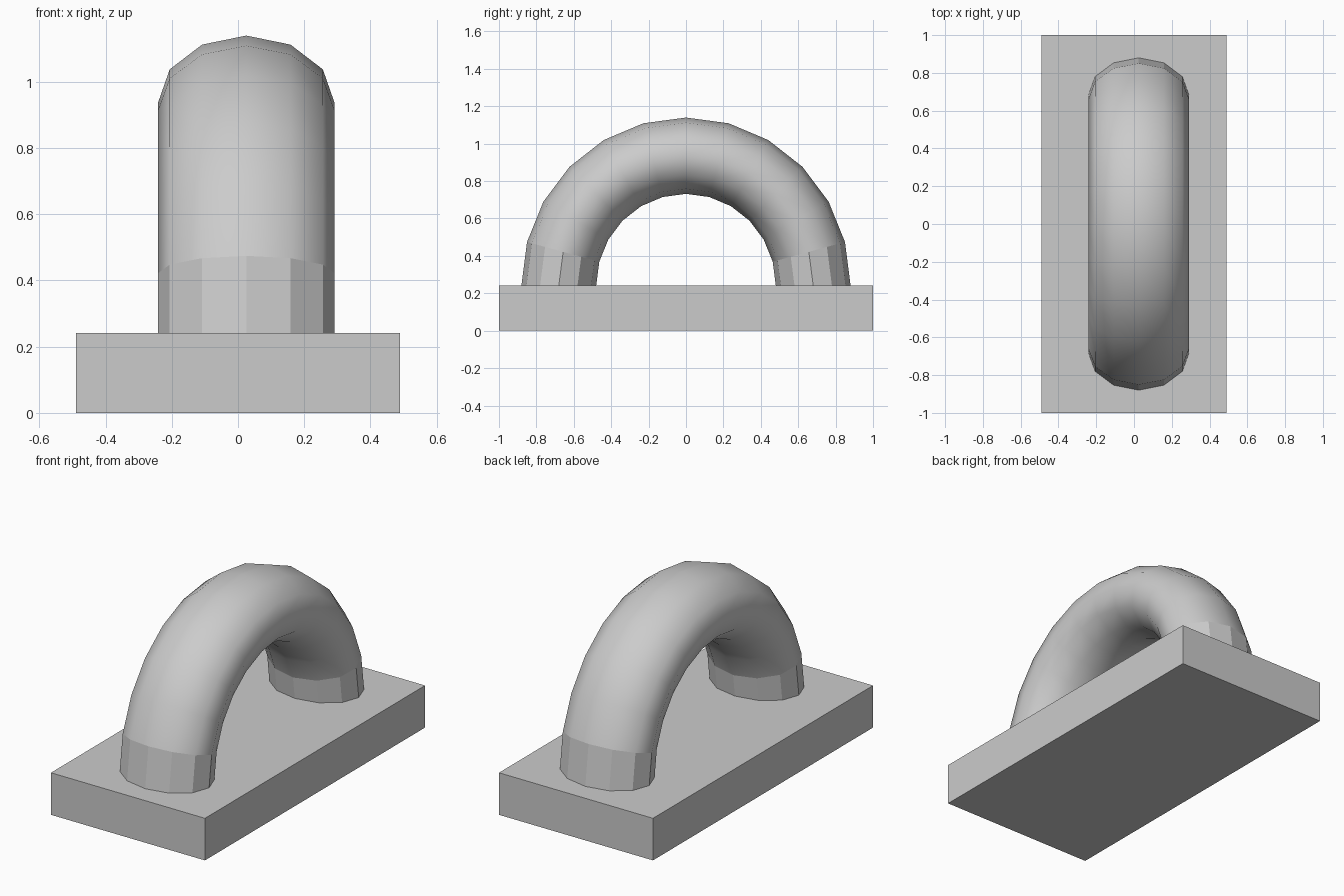
import bpy, bmesh
from math import cos, sin, pi

cube = bpy.data.objects.get("Cube")
if cube:
    bpy.data.objects.remove(cube, do_unlink=True)

PLATE_SIZE = (0.98, 2.0, 0.242)
PLATE_TOP = PLATE_SIZE[2]
STEPS, SIDES = 12, 12

# One plain grey for everything
grey = bpy.data.materials.new("light_grey")
grey.use_nodes = True
colour = (0.6, 0.6, 0.6, 1)
grey.diffuse_color = colour
grey.node_tree.nodes["Principled BSDF"].inputs["Base Color"].default_value = colour


def make_object(name, bm):
    bmesh.ops.recalc_face_normals(bm, faces=bm.faces)
    mesh = bpy.data.meshes.new(name)
    bm.to_mesh(mesh)
    bm.free()
    mesh.materials.append(grey)
    obj = bpy.data.objects.new(name, mesh)
    bpy.context.collection.objects.link(obj)
    return obj


# Base plate
bm = bmesh.new()
bmesh.ops.create_cube(bm, size=1)
bmesh.ops.scale(bm, vec=PLATE_SIZE, verts=bm.verts)
bmesh.ops.translate(bm, vec=(0, 0, PLATE_TOP / 2), verts=bm.verts)
make_object("base_plate", bm)

# Arched handle: an oval section swept over a half circle
bm = bmesh.new()
rings = []
for i in range(STEPS + 1):
    sweep = pi * i / STEPS
    ring = []
    for j in range(SIDES):
        a = 2 * pi * j / SIDES
        radius = 0.68 + 0.2 * cos(a)
        ring.append(bm.verts.new((0.025 + 0.267 * sin(a),
                                  radius * cos(sweep),
                                  PLATE_TOP + 1.02 * radius * sin(sweep))))
    rings.append(ring)
for i in range(STEPS):
    foot = i in (0, STEPS - 1)
    for j in range(SIDES):
        k = (j + 1) % SIDES
        face = bm.faces.new((rings[i][j], rings[i][k],
                             rings[i + 1][k], rings[i + 1][j]))
        face.smooth = not foot

# Crisp line where each foot meets the smooth arch
for ring in (rings[1], rings[-2]):
    for j in range(SIDES):
        bm.edges.get((ring[j - 1], ring[j])).smooth = False
make_object("arched_handle", bm)
